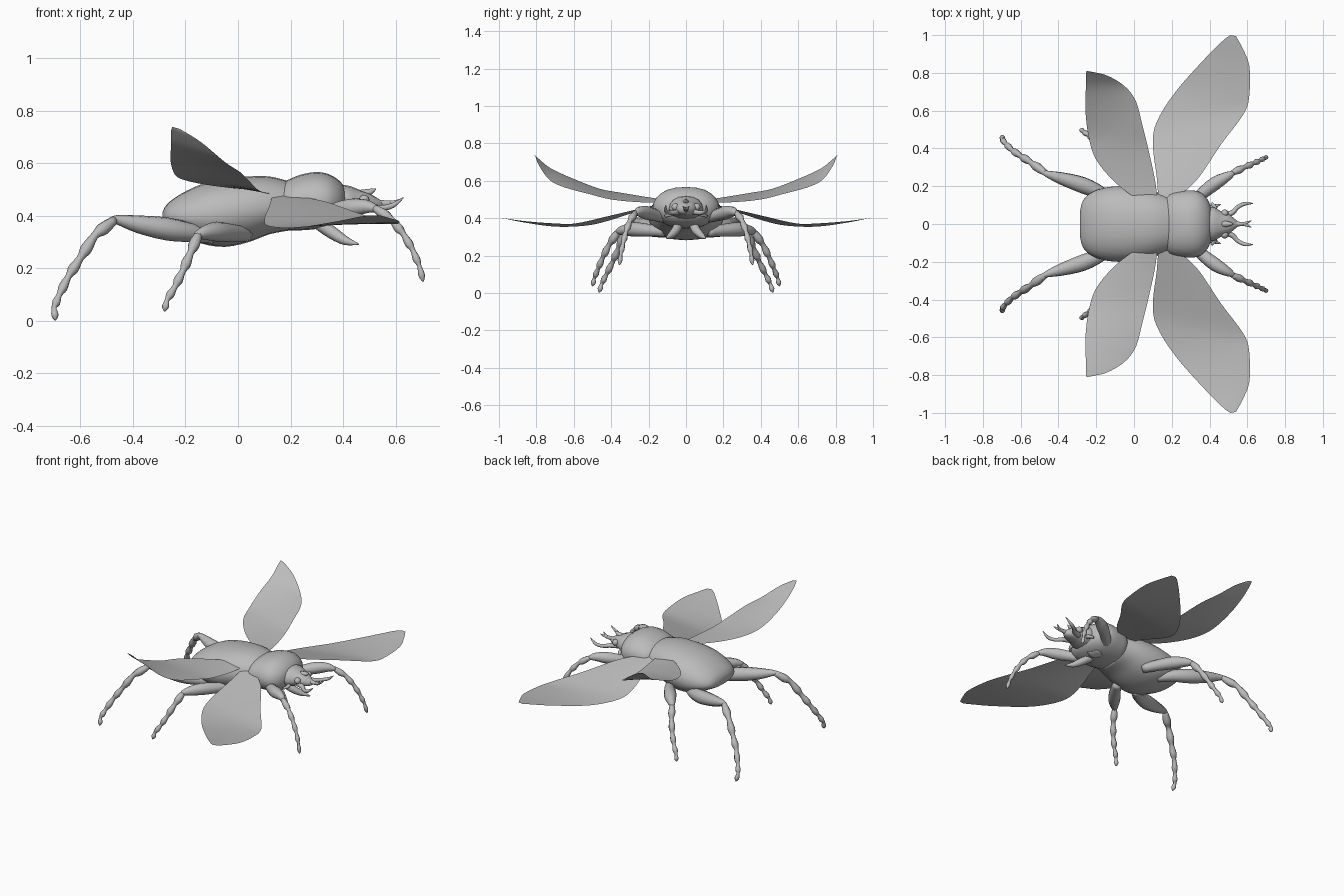
import bpy, bmesh, math
from mathutils import Vector

shell = bpy.data.materials.new("shell grey")
shell.diffuse_color = (0.5, 0.5, 0.5, 1)


def finish(name, bm, mirror=False, closed=True):
    if closed:
        bmesh.ops.recalc_face_normals(bm, faces=bm.faces)
    mesh = bpy.data.meshes.new(name)
    bm.to_mesh(mesh)
    bm.free()
    mesh.materials.append(shell)
    for p in mesh.polygons:
        p.use_smooth = True
    ob = bpy.data.objects.new(name, mesh)
    bpy.context.collection.objects.link(ob)
    if mirror:
        m = ob.modifiers.new("mirror", 'MIRROR')
        m.use_axis = (False, True, False)
        m.use_mirror_merge = False
    return ob


def spline(keys, steps):
    """Smooth curve through tuples of any length."""
    keys = [Vector(k) for k in keys]
    out = []
    for i in range(len(keys) - 1):
        a, b = keys[max(i - 1, 0)], keys[i]
        c, d = keys[i + 1], keys[min(i + 2, len(keys) - 1)]
        for s in range(steps):
            t = s / steps
            out.append(0.5 * (2 * b + (c - a) * t + (2 * a - 5 * b + 4 * c - d) * t * t
                              + (3 * b - a - 3 * c + d) * t ** 3))
    return out + [keys[-1]]


def skin(rings, bm):
    """Bridge closed rings of points and cap both ends."""
    rows = [[bm.verts.new(p) for p in r] for r in rings]
    n = len(rows[0])
    for a, b in zip(rows, rows[1:]):
        for i in range(n):
            bm.faces.new((a[i], a[(i + 1) % n], b[(i + 1) % n], b[i]))
    bm.faces.new(rows[0])
    bm.faces.new(rows[-1])


def hull(name, sections, n=24, steps=3):
    """Body part from sections: x, half width, bottom z, widest z, top z."""
    bm = bmesh.new()
    rings = []
    for x, w, lo, mid, hi in spline(sections, steps):
        ring = []
        for i in range(n):
            a = 2 * math.pi * i / n
            c, s = math.cos(a), math.sin(a)
            y = w * math.copysign(abs(c) ** 0.85, c)
            ring.append((x, y, mid + s * ((hi - mid) if s > 0 else (mid - lo))))
        rings.append(ring)
    skin(rings, bm)
    return finish(name, bm)


def tube(bm, keys, n=10, steps=3):
    """Tapering round limb through x, y, z, radius keys."""
    pts = spline(keys, steps)
    pos = [Vector(p[:3]) for p in pts]
    rings = []
    for i, p in enumerate(pts):
        d = (pos[min(i + 1, len(pos) - 1)] - pos[max(i - 1, 0)]).normalized()
        u = d.cross(Vector((0.1, 0.2, 1))).normalized()
        v = d.cross(u)
        r = max(p[3], 0.002)
        rings.append([pos[i] + r * (u * math.cos(2 * math.pi * k / n)
                                    + v * math.sin(2 * math.pi * k / n)) for k in range(n)])
    skin(rings, bm)


def limb(name, keys, mirror=True):
    bm = bmesh.new()
    tube(bm, keys)
    return finish(name, bm, mirror)


def leg(name, thigh, joints, radius):
    """Swollen thigh followed by a chain of beaded segments and a claw."""
    bm = bmesh.new()
    tube(bm, thigh)
    keys = []
    for i in range(len(joints) - 1):
        a, b = Vector(joints[i]), Vector(joints[i + 1])
        r = radius * (1 - 0.5 * i / (len(joints) - 1))
        keys += [(*a, r * 0.65), (*a.lerp(b, 0.6), r)]
    keys.append((*joints[-1], 0.003))
    tube(bm, keys, 8)
    return finish(name, bm, True)


def wing(name, rows, arch, n=8):
    """Thin sheet lofted between two edges, each row: edge a xyz, edge b xyz."""
    bm = bmesh.new()
    grid = []
    for r in spline(rows, 4):
        a, b = Vector(r[:3]), Vector(r[3:])
        line = []
        for k in range(n + 1):
            t = k / n
            p = a.lerp(b, t)
            p.z += arch * 4 * t * (1 - t) * (a - b).length
            line.append(bm.verts.new(p))
        grid.append(line)
    for r, s in zip(grid, grid[1:]):
        for k in range(n):
            bm.faces.new((r[k], r[k + 1], s[k + 1], s[k]))
    bm.normal_update()
    if sum(f.normal.z for f in bm.faces) < 0:
        bmesh.ops.reverse_faces(bm, faces=bm.faces)
    return finish(name, bm, True, closed=False)


# Body
hull("abdomen", [
    (-0.287, 0.06, 0.375, 0.395, 0.415), (-0.27, 0.125, 0.36, 0.395, 0.445),
    (-0.22, 0.17, 0.335, 0.395, 0.482), (-0.14, 0.195, 0.295, 0.40, 0.52),
    (-0.05, 0.20, 0.282, 0.41, 0.54), (0.04, 0.19, 0.30, 0.42, 0.55),
    (0.12, 0.17, 0.33, 0.43, 0.55), (0.20, 0.14, 0.345, 0.44, 0.53)])
hull("thorax", [
    (0.16, 0.13, 0.35, 0.44, 0.52), (0.19, 0.16, 0.345, 0.45, 0.537),
    (0.24, 0.172, 0.345, 0.455, 0.557), (0.30, 0.178, 0.35, 0.455, 0.567),
    (0.35, 0.168, 0.36, 0.455, 0.557), (0.39, 0.13, 0.38, 0.455, 0.53),
    (0.41, 0.08, 0.40, 0.455, 0.50)])
hull("head", [
    (0.37, 0.09, 0.39, 0.45, 0.52), (0.42, 0.09, 0.40, 0.45, 0.515),
    (0.46, 0.068, 0.41, 0.45, 0.50), (0.50, 0.052, 0.415, 0.447, 0.485),
    (0.53, 0.03, 0.42, 0.443, 0.468), (0.55, 0.012, 0.43, 0.442, 0.455)], 16)

# Eyes
bm = bmesh.new()
bmesh.ops.create_uvsphere(bm, u_segments=12, v_segments=8, radius=0.02)
bmesh.ops.translate(bm, verts=bm.verts, vec=(0.48, 0.057, 0.46))
finish("eye", bm, True)

# Horns and jaws
limb("brow_horn", [(0.47, 0, 0.48, 0.02), (0.505, 0, 0.492, 0.012), (0.525, 0, 0.503, 0.002)], False)
limb("nose_horn", [(0.51, 0, 0.445, 0.02), (0.56, 0, 0.447, 0.012), (0.59, 0, 0.448, 0.01)], False)
limb("nose_horn_fork", [(0.58, 0, 0.448, 0.01), (0.605, 0.01, 0.455, 0.006), (0.62, 0.017, 0.465, 0.002)])
limb("side_horn", [(0.47, 0.04, 0.435, 0.018), (0.52, 0.06, 0.43, 0.014), (0.55, 0.09, 0.43, 0.011),
                   (0.59, 0.108, 0.44, 0.01), (0.63, 0.108, 0.47, 0.002)])
limb("cheek_feeler", [(0.42, 0.06, 0.43, 0.014), (0.43, 0.085, 0.42, 0.011), (0.41, 0.11, 0.41, 0.007)])
limb("jaw", [(0.31, 0.04, 0.37, 0.025), (0.36, 0.055, 0.335, 0.024),
             (0.41, 0.085, 0.305, 0.017), (0.46, 0.105, 0.292, 0.002)])

# Legs
leg("rear_leg",
    [(-0.10, 0.10, 0.325, 0.03), (-0.17, 0.16, 0.335, 0.036), (-0.27, 0.205, 0.35, 0.044),
     (-0.38, 0.24, 0.368, 0.034), (-0.46, 0.265, 0.385, 0.018), (-0.485, 0.28, 0.38, 0.012)],
    [(-0.47, 0.27, 0.385), (-0.545, 0.325, 0.325), (-0.60, 0.36, 0.24), (-0.645, 0.39, 0.17),
     (-0.68, 0.425, 0.10), (-0.70, 0.45, 0.05), (-0.695, 0.465, 0.003)], 0.025)
leg("middle_leg",
    [(0.03, 0.12, 0.33, 0.028), (-0.02, 0.20, 0.335, 0.034), (-0.08, 0.28, 0.34, 0.038),
     (-0.13, 0.34, 0.335, 0.026), (-0.16, 0.37, 0.325, 0.012)],
    [(-0.15, 0.36, 0.33), (-0.18, 0.41, 0.26), (-0.21, 0.445, 0.19), (-0.24, 0.47, 0.13),
     (-0.27, 0.49, 0.08), (-0.28, 0.50, 0.037)], 0.023)
leg("front_leg",
    [(0.30, 0.10, 0.40, 0.028), (0.36, 0.16, 0.415, 0.032), (0.43, 0.215, 0.43, 0.036),
     (0.49, 0.25, 0.435, 0.026), (0.53, 0.272, 0.425, 0.012)],
    [(0.52, 0.27, 0.43), (0.585, 0.30, 0.385), (0.63, 0.32, 0.33), (0.665, 0.335, 0.27),
     (0.69, 0.348, 0.21), (0.705, 0.356, 0.15)], 0.021)

# Wings
wing("fore_wing", [
    (0.13, 0.12, 0.48, 0.20, 0.12, 0.48), (0.12, 0.25, 0.44, 0.33, 0.23, 0.455),
    (0.10, 0.42, 0.385, 0.46, 0.42, 0.41), (0.12, 0.54, 0.36, 0.585, 0.59, 0.372),
    (0.22, 0.70, 0.355, 0.612, 0.70, 0.372), (0.37, 0.87, 0.378, 0.61, 0.84, 0.382),
    (0.47, 0.97, 0.398, 0.575, 0.93, 0.392), (0.51, 1.0, 0.402, 0.54, 0.995, 0.402)], 0.01)
wing("hind_wing", [
    (0.03, 0.12, 0.50, 0.125, 0.13, 0.485), (-0.10, 0.22, 0.515, 0.11, 0.24, 0.485),
    (-0.20, 0.34, 0.535, 0.075, 0.40, 0.50), (-0.24, 0.46, 0.557, 0.045, 0.52, 0.53),
    (-0.257, 0.60, 0.61, 0.01, 0.65, 0.565), (-0.255, 0.72, 0.665, -0.05, 0.73, 0.605),
    (-0.255, 0.79, 0.72, -0.14, 0.785, 0.68), (-0.25, 0.81, 0.738, -0.22, 0.805, 0.73)], 0.02)
